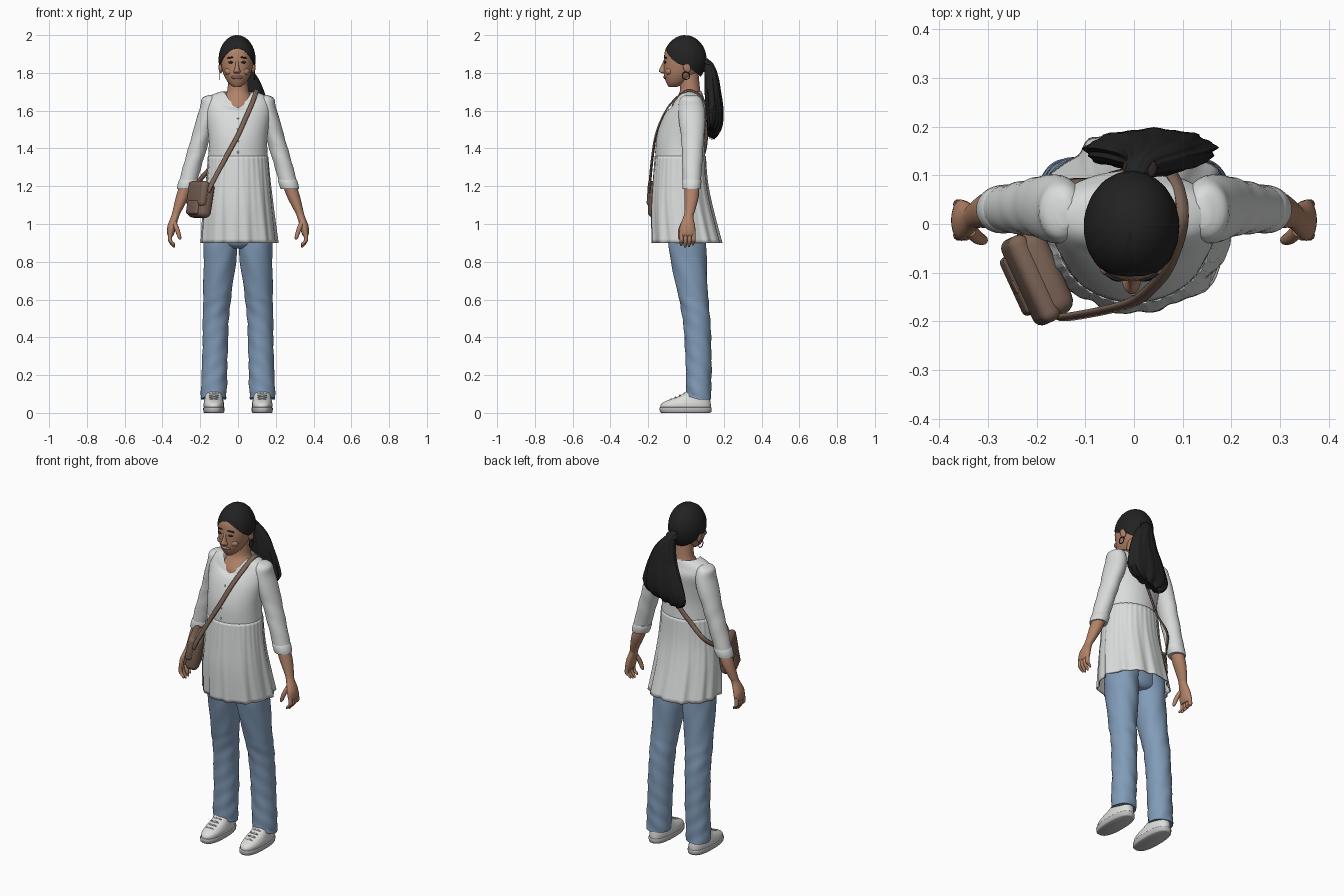
import bpy, bmesh, math
from math import sin, cos, pi, sqrt
from mathutils import Vector, Matrix

if "Cube" in bpy.data.objects:
    bpy.data.objects.remove(bpy.data.objects["Cube"])


def material(name, r, g, b):
    m = bpy.data.materials.new(name)
    m.use_nodes = True
    m.diffuse_color = (r, g, b, 1)
    m.node_tree.nodes["Principled BSDF"].inputs["Base Color"].default_value = (r, g, b, 1)
    return m


skin = material("warm skin", .44, .225, .14)
black = material("black hair", .016, .016, .017)
cloth = material("white cotton", .70, .71, .71)
denim = material("blue denim", .22, .33, .48)
leather = material("brown leather", .20, .125, .092)
canvas = material("white canvas", .72, .72, .71)
rubber = material("grey rubber", .5, .5, .5)
dark = material("dark brown", .03, .02, .018)
lip = material("rose lip", .33, .11, .09)
tooth = material("tooth white", .75, .72, .68)


def finish(name, bm, mat):
    bmesh.ops.recalc_face_normals(bm, faces=bm.faces)
    mesh = bpy.data.meshes.new(name)
    bm.to_mesh(mesh)
    bm.free()
    mesh.materials.append(mat)
    mesh.polygons.foreach_set("use_smooth", [True] * len(mesh.polygons))
    mesh.set_sharp_from_angle(angle=math.radians(50))
    ob = bpy.data.objects.new(name, mesh)
    bpy.context.scene.collection.objects.link(ob)
    return ob


def skin_rings(bm, rings, caps):
    # Bridge successive closed rings of points
    rows = [[bm.verts.new(p) for p in ring] for ring in rings]
    n = len(rows[0])
    for a, b in zip(rows, rows[1:]):
        for i in range(n):
            j = (i + 1) % n
            bm.faces.new((a[i], a[j], b[j], b[i]))
    if caps:
        bm.faces.new(rows[0])
        bm.faces.new(rows[-1])


def smooth_keys(keys, sub):
    # Catmull-Rom interpolation through the key sections
    out = []
    for i in range(len(keys) - 1):
        quad = [keys[max(0, i - 1)], keys[i], keys[i + 1], keys[min(len(keys) - 1, i + 2)]]
        for s in range(sub):
            t = s / sub
            out.append([b + .5 * t * (c - a + t * (2*a - 5*b + 4*c - d + t * (3*(b - c) + d - a)))
                        for a, b, c, d in zip(*quad)])
    return out + [list(keys[-1])]


def loft(name, keys, mat, side=1, n=32, sub=4, power=2, caps=True, warp=None):
    # keys: height, centre x, centre y, radius x, radius y
    rings = []
    for z, cx, cy, rx, ry in smooth_keys(keys, sub):
        ring = []
        for i in range(n):
            a = 2 * pi * i / n
            f, dz = warp(a, z) if warp else (1, 0)
            c, s = cos(a), sin(a)
            x = math.copysign(abs(c) ** (2 / power), c) * rx * f
            y = math.copysign(abs(s) ** (2 / power), s) * ry * f
            ring.append((side * (cx + x), cy + y, z + dz))
        rings.append(ring)
    bm = bmesh.new()
    skin_rings(bm, rings, caps)
    return finish(name, bm, mat)


def blob(name, loc, size, mat, rot=(0, 0, 0)):
    bm = bmesh.new()
    bmesh.ops.create_uvsphere(bm, u_segments=16, v_segments=10, radius=1)
    ob = finish(name, bm, mat)
    ob.location, ob.scale, ob.rotation_euler = loc, size, rot
    return ob


def ribbon(name, pts, width, centre, mat):
    # Flat band whose face points away from the centre
    pts = [Vector(p) for p in smooth_keys(pts, 5)]
    bm = bmesh.new()
    last = None
    for i, p in enumerate(pts):
        t = pts[min(i + 1, len(pts) - 1)] - pts[max(i - 1, 0)]
        w = t.cross(p - Vector(centre)).normalized() * width / 2
        pair = bm.verts.new(p - w), bm.verts.new(p + w)
        if last:
            bm.faces.new((last[0], last[1], pair[1], pair[0]))
        last = pair
    ob = finish(name, bm, mat)
    mod = ob.modifiers.new("thickness", "SOLIDIFY")
    mod.thickness, mod.offset = .008, 0


# Blouse: bodice with a notched neckline, and a gathered skirt
bodice = [(1.34, 0, -.03, .157, .132), (1.45, 0, -.03, .155, .127), (1.55, 0, -.012, .167, .116),
          (1.62, 0, .01, .178, .1), (1.66, 0, .015, .168, .082), (1.685, 0, .015, .135, .074),
          (1.702, 0, .015, .088, .068)]
skirt = [(.9, .005, .005, .2, .185), (1.08, 0, -.02, .185, .163), (1.22, 0, -.03, .17, .145),
         (1.36, 0, -.03, .158, .134)]


def neckline(a, z):
    front = max(0, -sin(a))
    high = max(0, (z - 1.6) / .1)
    return 1 + .25 * high * front ** 4, -.075 * high * front ** 5


def gathers(a, z):
    drop = (1.36 - z) / .46
    wave = .028 * sin(13 * a) + .02 * sin(7 * a + 1) + .012 * sin(22 * a)
    return 1 + wave * drop + .012 * sin(34 * a) * (1 - drop), 0


def on_body(x, z, front):
    # Point just outside the bodice
    for a, b in zip(bodice, bodice[1:]):
        if a[0] <= z <= b[0]:
            t = (z - a[0]) / (b[0] - a[0])
            cy, rx, ry = [a[k] + t * (b[k] - a[k]) for k in (2, 3, 4)]
            d = ry * sqrt(max(0, 1 - (x / rx) ** 2)) + .008
            return x, cy - d if front else cy + d, z


loft("blouse_bodice", bodice, cloth, n=64, caps=False, warp=neckline)
loft("blouse_skirt", skirt, cloth, n=128, sub=6, caps=False, warp=gathers).modifiers.new(
    "thickness", "SOLIDIFY").thickness = .006
for i in range(4):
    x, y, z = on_body(0, 1.38 + .06 * i, True)
    blob("button", (x, y + .007, z), (.006, .004, .006), rubber)

# Neck and upper chest
loft("neck", [(1.57, 0, .0, .1, .08), (1.63, 0, .008, .092, .083), (1.67, 0, .017, .075, .068),
              (1.71, 0, .022, .056, .053), (1.81, 0, .015, .052, .05)], skin)

# Head and face
hx = -.005
loft("head", [(1.724, hx, -.07, .018, .02), (1.745, hx, -.055, .044, .048), (1.78, hx, -.035, .066, .08),
              (1.82, hx, -.02, .08, .098), (1.87, hx, -.012, .087, .105), (1.92, hx, -.008, .083, .102),
              (1.96, hx, -.005, .062, .078)], skin, power=2.2)
loft("nose", [(1.796, hx, -.115, .012, .008), (1.806, hx, -.118, .019, .024), (1.818, hx, -.118, .014, .024),
              (1.84, hx, -.115, .009, .015), (1.868, hx, -.11, .008, .008)], skin, n=16)
blob("lips", (hx, -.108, 1.777), (.031, .011, .011), lip)
blob("teeth", (hx, -.113, 1.778), (.022, .008, .005), tooth)
for s, word in ((1, "left"), (-1, "right")):
    blob(word + "_cheek", (hx + s * .04, -.089, 1.808), (.026, .02, .02), skin)
    blob(word + "_eye", (hx + s * .034, -.11, 1.856), (.014, .007, .006), dark, (0, 0, s * .3))
    blob(word + "_eyebrow", (hx + s * .036, -.109, 1.881), (.02, .006, .004), black, (0, s * .12, s * .35))
    blob(word + "_ear", (hx + s * .086, .005, 1.83), (.012, .02, .032), skin, (.2, 0, 0))
    # Hoop earring
    rings = []
    for i in range(16):
        c = Vector((hx + s * .092, .0, 1.785)) + Matrix.Rotation(2 * pi * i / 16, 3, "X") @ Vector((0, 0, .02))
        u = (c - Vector((hx + s * .092, 0, 1.785))).normalized()
        rings.append([c + .0025 * (u * cos(k * pi / 3) + Vector((1, 0, 0)) * sin(k * pi / 3)) for k in range(6)])
    bm = bmesh.new()
    skin_rings(bm, rings + rings[:1], False)
    finish(word + "_earring", bm, dark)

# Hair cap: a dome whose rim follows the hairline
bm = bmesh.new()
rings = []
for k in range(1, 19):
    ring = []
    for i in range(64):
        a = 2 * pi * i / 64
        back = sin(a)
        rim = 103 + 31 * back if back > 0 else 103 - 41 * back * back
        t = math.radians(rim) * min(k, 17) / 17
        r = .82 if k == 18 else 1 - .018 * max(0, -back) ** 30 * (k < 17) + .005 * sin(18 * a) * k / 18
        ring.append((hx + .098 * r * sin(t) * cos(a), -.006 + .115 * r * sin(t) * back, 1.87 + .13 * r * cos(t)))
    rings.append(ring)
skin_rings(bm, rings, False)
bm.verts.ensure_lookup_table()
bm.faces.new(bm.verts[:64])
finish("hair_cap", bm, black)


def strands(a, z):
    low = min(1, max(0, (1.62 - z) / .12))
    return 1 + .035 * sin(9 * a + 8 * z) + .025 * sin(17 * a), low * (.025 * cos(a) + .008 * sin(11 * a))


loft("ponytail", [(1.875, 0, .095, .022, .02), (1.845, .015, .12, .03, .027), (1.78, .04, .135, .06, .036),
                  (1.7, .05, .142, .085, .042), (1.62, .045, .15, .112, .045), (1.54, .035, .152, .134, .042),
                  (1.495, .03, .145, .12, .034), (1.475, .025, .14, .075, .02)], black, n=64, warp=strands)
blob("hair_tie", (.012, .115, 1.85), (.036, .03, .012), dark, (-.5, 0, 0))


def creases(a, z):
    return 1 + .022 * sin(70 * z + 3 * a) * (z < .62) + .014 * sin(5 * a + 30 * z), .02 * max(0, -sin(a)) * (z < .1)


def sleeve_folds(a, z):
    return 1 + .03 * sin(60 * z + 2 * a) * (1.22 < z < 1.5), 0


for s, word in ((1, "left"), (-1, "right")):
    # Sleeve, cuff, forearm and hand
    loft(word + "_sleeve", [(1.683, .14, .025, .015, .03), (1.665, .148, .025, .043, .055),
                            (1.62, .15, .028, .05, .068), (1.55, .167, .032, .055, .07),
                            (1.45, .199, .035, .05, .06), (1.33, .235, .033, .049, .053),
                            (1.19, .274, .03, .047, .046)], cloth, s, warp=sleeve_folds)
    loft(word + "_cuff", [(1.185, .275, .03, .046, .045), (1.19, .274, .03, .05, .049),
                          (1.23, .262, .031, .051, .05), (1.235, .26, .031, .046, .045)], cloth, s, sub=2)
    loft(word + "_forearm", [(1.24, .262, .03, .036, .037), (1.15, .292, .03, .035, .038),
                             (1.07, .322, .02, .024, .028), (1.04, .333, .013, .021, .026),
                             (.99, .35, .008, .023, .04), (.95, .356, .008, .019, .042),
                             (.935, .357, .008, .012, .036)], skin, s, n=24)
    for i in range(4):
        y, tip = -.023 + .021 * i, .872 + .009 * abs(i - 1.3)
        loft(f"{word}_finger_{i + 1}", [(.96, .357, y, .011, .011), (.915, .36, y, .011, .011),
                                        (tip + .012, .345, y - .002, .009, .009),
                                        (tip, .338, y - .003, .004, .004)], skin, s, n=10)
    loft(word + "_thumb", [(1.01, .338, -.01, .014, .016), (.97, .322, -.027, .013, .014),
                           (.93, .31, -.033, .01, .01), (.918, .307, -.034, .004, .004)], skin, s, n=12)
    # Trouser leg
    loft(word + "_jean_leg", [(1.0, .08, .01, .09, .1), (.9, .092, .006, .09, .1), (.8, .096, .015, .086, .095),
                              (.65, .108, .033, .076, .081), (.5, .117, .055, .069, .073),
                              (.3, .122, .066, .067, .069), (.15, .127, .067, .068, .067),
                              (.07, .13, .068, .067, .066)], denim, s, n=48, sub=8, warp=creases)
    # Shoe with sole and laces
    loft(word + "_shoe_sole", [(0, .128, -.002, .05, .128), (.006, .128, -.002, .055, .136),
                               (.026, .128, -.002, .056, .138), (.03, .128, -.002, .053, .134)],
         rubber, s, power=2.5, sub=2)
    loft(word + "_shoe", [(.026, .128, -.002, .053, .134), (.048, .128, 0, .054, .131),
                          (.068, .128, .017, .05, .111), (.09, .128, .045, .046, .08),
                          (.125, .128, .07, .042, .05)], canvas, s, power=2.3)
    for i in range(4):
        blob(f"{word}_lace_{i + 1}", (s * .128, -.078 + .023 * i, .07 + .0105 * i), (.026, .005, .006), rubber)

loft("jean_seat", [(.87, 0, .012, .05, .07), (.9, 0, .005, .14, .095), (1.0, 0, 0, .155, .105)], denim)

# Shoulder bag leaning on the hip
pose = Matrix.Translation((-.197, -.108, 1.127)) @ Matrix.Rotation(.43, 4, "Z") @ Matrix.Rotation(.16, 4, "Y")


def bag_box(name, loc, size, bevel):
    bm = bmesh.new()
    bmesh.ops.create_cube(bm, size=1)
    bmesh.ops.scale(bm, vec=size, verts=bm.verts)
    bmesh.ops.bevel(bm, geom=bm.edges[:], offset=bevel, segments=4, profile=.5, affect="EDGES")
    bmesh.ops.translate(bm, vec=loc, verts=bm.verts)
    finish(name, bm, leather).matrix_world = pose


bag_box("bag_body", (0, 0, 0), (.075, .185, .19), .03)
bag_box("bag_flap", (-.022, 0, .03), (.045, .192, .135), .02)
bag_box("bag_pocket", (-.035, 0, -.045), (.03, .13, .075), .012)
bag_box("bag_clasp", (-.046, 0, -.03), (.01, .03, .035), .004)

# Strap across the chest, over the left shoulder and down the back
strap = [(-.16, -.192, 1.17), (-.13, -.19, 1.23), (-.06, -.177, 1.36)]
strap += [on_body(x, z, True) for x, z in ((0, 1.47), (.04, 1.56), (.075, 1.64))]
strap += [(.1, .015, 1.708)]
strap += [on_body(x, z, False) for x, z in ((.08, 1.65), (.035, 1.55), (-.03, 1.43), (-.09, 1.35))]
strap += [(-.17, .075, 1.27), (-.225, .0, 1.2), (-.235, -.03, 1.16)]
ribbon("bag_strap", strap, .024, (0, 0, 1.35), leather)
